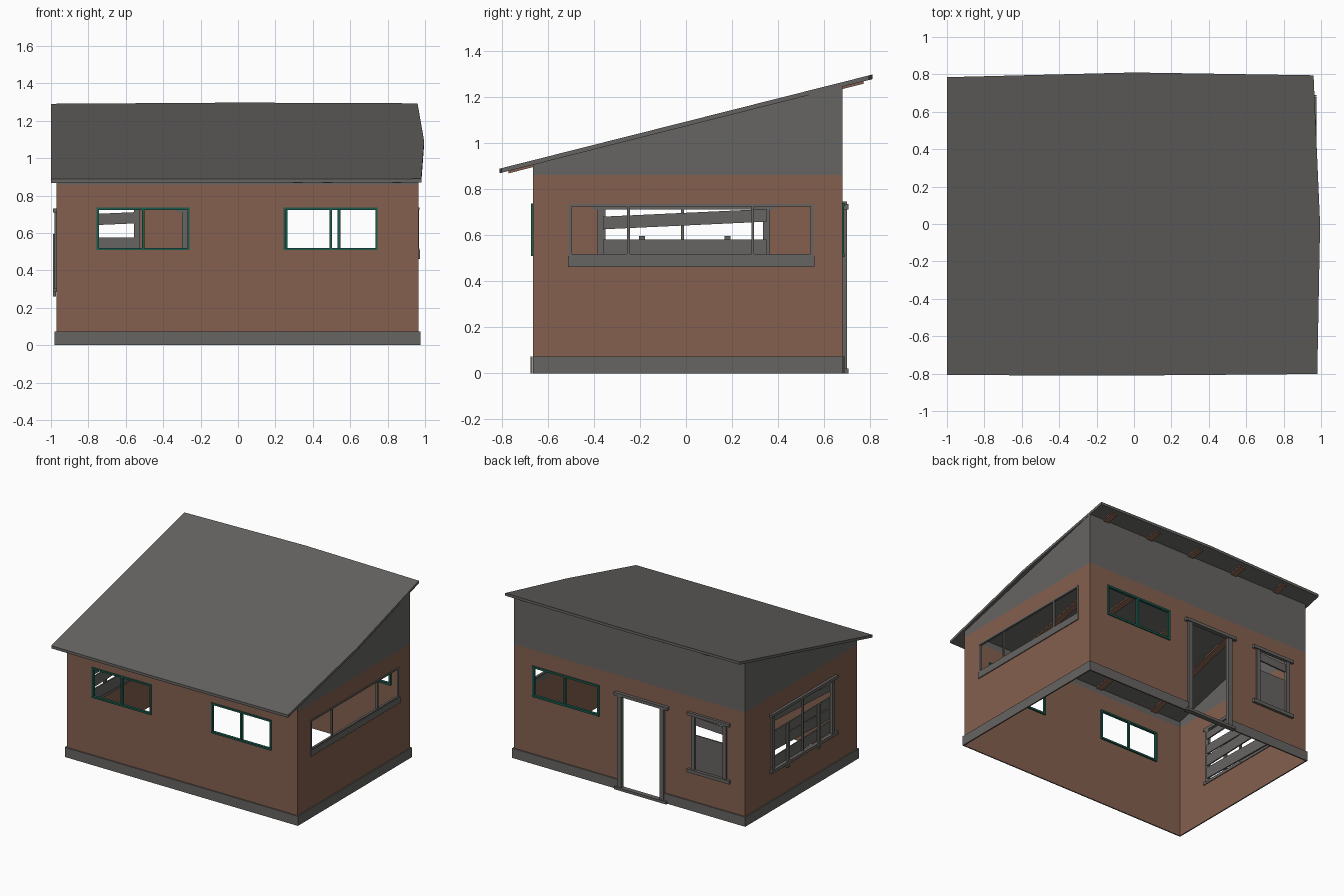
import bpy, bmesh

if "Cube" in bpy.data.objects:
    bpy.data.objects.remove(bpy.data.objects["Cube"])

def mat(name, c):
    m = bpy.data.materials.new(name)
    m.diffuse_color = (*c, 1)
    m.use_nodes = True
    m.node_tree.nodes["Principled BSDF"].inputs["Base Color"].default_value = m.diffuse_color
    return m

BROWN = mat("brown_wall", (0.23, 0.115, 0.077))
GRAY = mat("weathered_gray", (0.132, 0.128, 0.122))
GREEN = mat("green_frame", (0.012, 0.105, 0.075))

X0, X1, Y0, Y1, BAND = -0.97, 0.965, -0.665, 0.68, 0.86

def roof_z(y):
    return 0.888 + (y + 0.81) * 0.2525

# wall name -> (u, z, outward distance) to world position
PLACE = {
    "front": lambda u, z, d: (u, Y0 - d, z),
    "back": lambda u, z, d: (u, Y1 + d, z),
    "left": lambda u, z, d: (X0 - d, u, z),
    "right": lambda u, z, d: (X1 + d, u, z),
}

def finish(name, bm, mats):
    bmesh.ops.remove_doubles(bm, verts=bm.verts, dist=1e-5)
    bmesh.ops.recalc_face_normals(bm, faces=bm.faces)
    me = bpy.data.meshes.new(name)
    bm.to_mesh(me)
    bm.free()
    for m in mats:
        me.materials.append(m)
    ob = bpy.data.objects.new(name, me)
    bpy.context.collection.objects.link(ob)
    return ob

def prism(name, low, high, m):
    """Solid between two matching outlines."""
    bm = bmesh.new()
    a = [bm.verts.new(p) for p in low]
    b = [bm.verts.new(p) for p in high]
    bm.faces.new(a)
    bm.faces.new(b)
    n = len(a)
    for i in range(n):
        j = (i + 1) % n
        bm.faces.new((a[i], a[j], b[j], b[i]))
    return finish(name, bm, [m])

def plank(name, wall, u0, u1, z0, z1, d0=-0.006, d1=0.01, m=GRAY, tilt=0.0):
    """Board on a wall; tilt raises its u1 end."""
    f = PLACE[wall]
    q = [(u0, z0), (u1, z0 + tilt), (u1, z1 + tilt), (u0, z1)]
    return prism(name, [f(u, z, d0) for u, z in q], [f(u, z, d1) for u, z in q], m)

def frame(name, wall, u0, u1, z0, z1, w, mullions=(), m=GREEN, d1=0.008, d0=-0.012):
    """Window frame with upright bars."""
    plank(name + "_bottom", wall, u0, u1, z0, z0 + w, d0, d1, m)
    plank(name + "_top", wall, u0, u1, z1 - w, z1, d0, d1, m)
    for i, u in enumerate([u0 + w / 2, u1 - w / 2, *mullions]):
        plank(f"{name}_upright_{i}", wall, u - w / 2, u + w / 2, z0 + w, z1 - w, d0, d1 - 0.001, m)

def wall(side, a, b, holes):
    """Sheet wall with openings; gray above the band, brown below."""
    f = PLACE[side]
    bm = bmesh.new()
    us = sorted({a, b, *[h[0] for h in holes], *[h[1] for h in holes]})
    zs = sorted({0, BAND, *[h[2] for h in holes], *[h[3] for h in holes]})
    top = lambda u: roof_z(f(u, 0, 0)[1]) - 0.012
    for l, r in zip(us, us[1:]):
        for lo, hi in zip(zs, zs[1:]):
            cu, cz = (l + r) / 2, (lo + hi) / 2
            if any(h[0] < cu < h[1] and h[2] < cz < h[3] for h in holes):
                continue
            bm.faces.new([bm.verts.new(f(u, z, 0)) for u, z in ((l, lo), (r, lo), (r, hi), (l, hi))])
        g = bm.faces.new([bm.verts.new(p) for p in (
            f(l, BAND, 0), f(r, BAND, 0), f(r, top(r), 0), f(l, top(l), 0))])
        g.material_index = 1
    finish(side + "_wall", bm, [BROWN, GRAY])

# walls
wall("front", X0, X1, [(-0.75, -0.265, 0.515, 0.73), (0.25, 0.74, 0.515, 0.73)])
wall("back", X0, X1, [(0.26, 0.80, 0.515, 0.73), (-0.27, 0.06, 0, 0.715), (-0.80, -0.545, 0.31, 0.73)])
wall("left", Y0, Y1, [(-0.36, 0.34, 0.30, 0.715)])
wall("right", Y0, Y1, [(-0.495, 0.54, 0.515, 0.725)])

# base boards, open at the door
for side, a, b in (("front", X0 - 0.01, X1 + 0.01), ("left", Y0, Y1), ("right", Y0, Y1)):
    plank(side + "_base", side, a, b, 0, 0.073, 0.001, 0.01)
plank("back_base_a", "back", X0 - 0.01, -0.28, 0, 0.073, 0.001, 0.01)
plank("back_base_b", "back", 0.07, X1 + 0.01, 0, 0.073, 0.001, 0.01)

# roof slab with slightly uneven outline
outline = [(-1, -0.808), (0, -0.81), (0.98, -0.802), (0.995, 0), (0.96, 0.795), (0, 0.81), (-1, 0.785)]
prism("roof", [(x, y, roof_z(y) - 0.02) for x, y in outline],
      [(x, y, roof_z(y)) for x, y in outline], GRAY)

# rafters under the roof
for i, (xf, xb) in enumerate(((-0.74, -0.70), (-0.24, -0.33), (0.32, 0.05), (0.48, 0.43), (0.85, 0.82))):
    q = [(xf - 0.025, -0.77), (xf + 0.025, -0.77), (xb + 0.025, 0.77), (xb - 0.025, 0.77)]
    prism(f"rafter_{i}", [(x, y, roof_z(y) - 0.03) for x, y in q],
          [(x, y, roof_z(y) - 0.018) for x, y in q], BROWN)

# green windows
frame("front_window_a", "front", -0.757, -0.258, 0.508, 0.737, 0.013, [-0.507])
frame("front_window_b", "front", 0.243, 0.747, 0.508, 0.737, 0.013, [0.495])
frame("back_window", "back", 0.25, 0.81, 0.505, 0.74, 0.015, [0.54])

# wide right window
frame("right_window", "right", -0.507, 0.553, 0.505, 0.735, 0.012, [-0.25, 0.29], GRAY, 0.005)
plank("right_window_sill", "right", -0.512, 0.558, 0.462, 0.51, -0.004, 0.007)

# door frame
plank("door_jamb_a", "back", -0.30, -0.265, 0.02, 0.715, -0.012, 0.018)
plank("door_jamb_b", "back", 0.055, 0.09, 0.02, 0.715, -0.012, 0.018)
plank("door_lintel", "back", -0.335, 0.115, 0.712, 0.735, -0.008, 0.025)
plank("door_sill", "back", -0.325, 0.11, 0, 0.02, -0.012, 0.025)

# boarded small back window
plank("small_jamb_a", "back", -0.82, -0.79, 0.31, 0.73, -0.01, 0.012)
plank("small_jamb_b", "back", -0.555, -0.525, 0.31, 0.73, -0.01, 0.012)
plank("small_lintel", "back", -0.85, -0.495, 0.722, 0.745, -0.006, 0.02)
plank("small_sill", "back", -0.85, -0.495, 0.29, 0.315, -0.006, 0.02)
plank("small_board_low", "back", -0.80, -0.545, 0.31, 0.575, -0.012, -0.002)
plank("small_board_high", "back", -0.81, -0.535, 0.64, 0.70, -0.012, 0.0, tilt=0.012)

# boarded left window
plank("left_jamb_a", "left", -0.385, -0.35, 0.30, 0.715, -0.008, 0.012)
plank("left_jamb_b", "left", 0.335, 0.365, 0.30, 0.715, -0.008, 0.012)
plank("left_mullion", "left", -0.022, -0.008, 0.30, 0.715, -0.008, 0.006)
plank("left_lintel", "left", -0.41, 0.385, 0.71, 0.732, -0.006, 0.02)
plank("left_sill", "left", -0.41, 0.385, 0.285, 0.307, -0.006, 0.02)
for i, (z0, z1, t) in enumerate(((0.315, 0.40, -0.015), (0.415, 0.495, 0.02), (0.51, 0.58, 0.0), (0.625, 0.68, 0.033))):
    plank(f"left_board_{i}", "left", -0.36, 0.35, z0, z1, -0.016, -0.006, tilt=t)
for i, u in enumerate((-0.19, 0.18)):
    plank(f"left_slat_{i}", "left", u - 0.013, u + 0.013, 0.26, 0.595, 0.004, 0.02)
